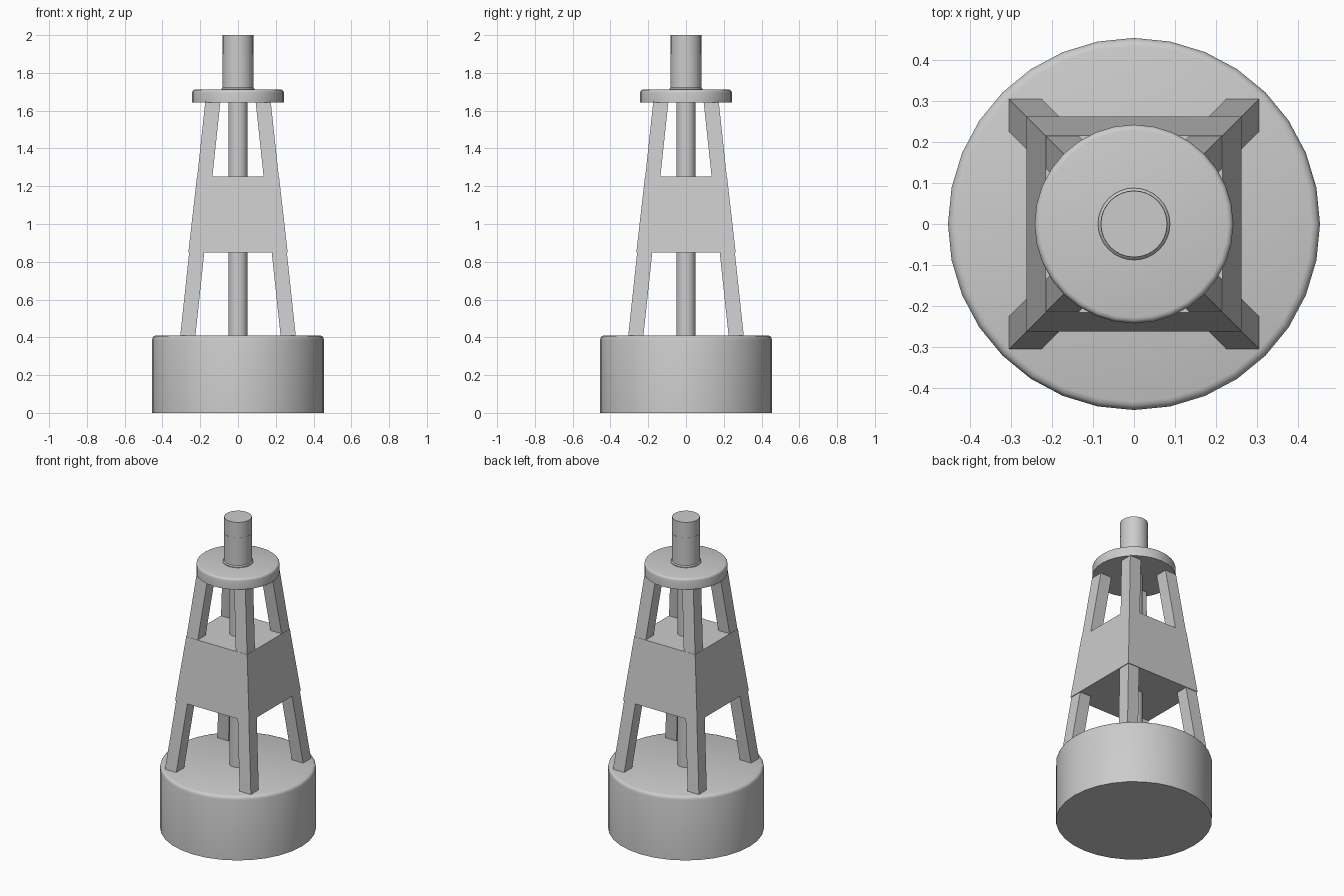
import bpy, math

if "Cube" in bpy.data.objects:
    bpy.data.objects.remove(bpy.data.objects["Cube"])


def make_mesh(name, verts, faces):
    me = bpy.data.meshes.new(name)
    me.from_pydata(verts, [], faces)
    ob = bpy.data.objects.new(name, me)
    bpy.context.collection.objects.link(ob)
    return ob


def lathe(name, profile, n=32):
    """Closed turned solid from (radius, z) points, bottom to top."""
    verts = [(r * math.cos(2 * math.pi * i / n), r * math.sin(2 * math.pi * i / n), z)
             for r, z in profile for i in range(n)]
    faces = [(k * n + i, k * n + (i + 1) % n, (k + 1) * n + (i + 1) % n, (k + 1) * n + i)
             for k in range(len(profile) - 1) for i in range(n)]
    last = (len(profile) - 1) * n
    faces += [tuple(reversed(range(n))), tuple(range(last, last + n))]
    ob = make_mesh(name, verts, faces)
    bpy.ops.object.select_all(action='DESELECT')
    bpy.context.view_layer.objects.active = ob
    ob.select_set(True)
    bpy.ops.object.shade_smooth_by_angle(angle=math.radians(40))
    return ob


def square_loft(name, lower, upper):
    """Prism between two axis-aligned squares (x0, y0, x1, y1, z)."""
    verts = []
    for x0, y0, x1, y1, z in (lower, upper):
        xa, xb = sorted((x0, x1))
        ya, yb = sorted((y0, y1))
        verts += [(xa, ya, z), (xb, ya, z), (xb, yb, z), (xa, yb, z)]
    faces = [(3, 2, 1, 0), (4, 5, 6, 7)]
    faces += [(i, (i + 1) % 4, (i + 1) % 4 + 4, i + 4) for i in range(4)]
    return make_mesh(name, verts, faces)


# Float with a rounded top rim
lathe("float", [(0.455, 0), (0.455, 0.388), (0.452, 0.399),
                (0.446, 0.406), (0.435, 0.41)])

# Central pole
lathe("centre_pole", [(0.051, 0.40), (0.051, 1.66)], 24)

# Four leaning square legs
for sx, sy, label in ((-1, -1, "front_left"), (1, -1, "front_right"),
                      (1, 1, "back_right"), (-1, 1, "back_left")):
    a, b, w = 0.306, 0.173, 0.08
    square_loft(label + "_leg",
                (sx * a, sy * a, sx * (a - w), sy * (a - w), 0.405),
                (sx * b, sy * b, sx * (b - w), sy * (b - w), 1.65))

# Solid tapered box around the middle of the legs
lo, hi = 0.263, 0.217
square_loft("middle_box", (-lo, -lo, lo, lo, 0.848), (-hi, -hi, hi, hi, 1.252))

# Top platform with softened upper rim
lathe("top_platform", [(0.243, 1.643), (0.243, 1.696), (0.241, 1.704),
                       (0.236, 1.709), (0.229, 1.711)])

# Lantern with a small foot flange and a separate cap
lathe("lantern_body", [(0.088, 1.705), (0.088, 1.716), (0.082, 1.722), (0.082, 1.90)])
lathe("lantern_cap", [(0.081, 1.895), (0.081, 2.0)])
